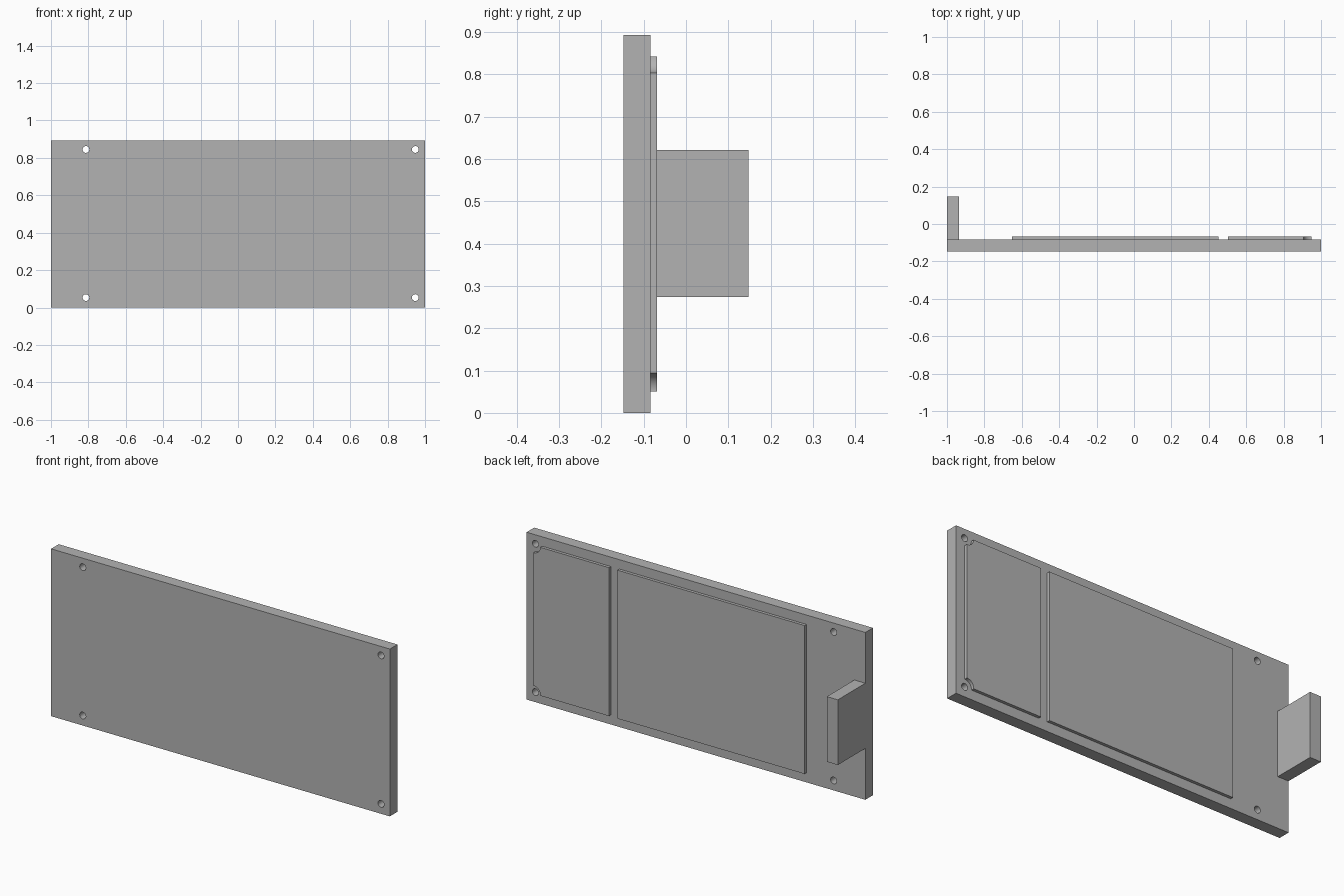
import bpy
import math

if "Cube" in bpy.data.objects:
    bpy.data.objects.remove(bpy.data.objects["Cube"], do_unlink=True)

grey = bpy.data.materials.new("plain grey")
grey.use_nodes = True
colour = (0.45, 0.45, 0.45, 1)
grey.diffuse_color = colour
grey.node_tree.nodes["Principled BSDF"].inputs["Base Color"].default_value = colour

FRONT, BACK, RAISED = -0.148, -0.084, -0.068
HEIGHT = 0.893


def box(name, x, y, z):
    """Box spanning the given (low, high) ranges."""
    spans = (x, y, z)
    bpy.ops.mesh.primitive_cube_add(size=1, location=[(a + b) / 2 for a, b in spans])
    ob = bpy.context.object
    ob.name = name
    ob.scale = [b - a for a, b in spans]
    bpy.ops.object.transform_apply(location=False, rotation=False, scale=True)
    ob.data.materials.append(grey)
    return ob


def drill(ob, x, z, radius):
    """Cut a round hole along y."""
    bpy.ops.mesh.primitive_cylinder_add(vertices=32, radius=radius, depth=1,
                                        location=(x, 0, z),
                                        rotation=(math.pi / 2, 0, 0))
    cutter = bpy.context.object
    cutter.hide_render = True
    cutter.data.materials.append(grey)
    bpy.context.view_layer.objects.active = ob
    mod = ob.modifiers.new("hole", "BOOLEAN")
    mod.operation = "DIFFERENCE"
    mod.solver = "EXACT"
    mod.object = cutter
    bpy.ops.object.modifier_apply(modifier=mod.name)
    bpy.data.objects.remove(cutter, do_unlink=True)


def smooth(ob):
    bpy.ops.object.select_all(action="DESELECT")
    ob.select_set(True)
    bpy.context.view_layer.objects.active = ob
    bpy.ops.object.shade_smooth_by_angle(angle=math.radians(30))


# Main plate with four screw holes
plate = box("face_plate", (-1, 1), (FRONT, BACK), (0, HEIGHT))
hole_heights = (0.053, 0.845)
for hx in (-0.813, 0.948):
    for hz in hole_heights:
        drill(plate, hx, hz, 0.018)
smooth(plate)

# Raised panels on the back, the narrow one notched around the screw holes
panel_z = (0.051, 0.843)
box("wide_panel", (-0.652, 0.452), (BACK, RAISED), panel_z)
narrow = box("narrow_panel", (0.503, 0.948), (BACK, RAISED), panel_z)
for hz in hole_heights:
    drill(narrow, 0.948, hz, 0.041)
smooth(narrow)

# Tab standing out from the back at the right edge
box("back_tab", (-1, -0.935), (BACK, -FRONT), (0.274, 0.622))
